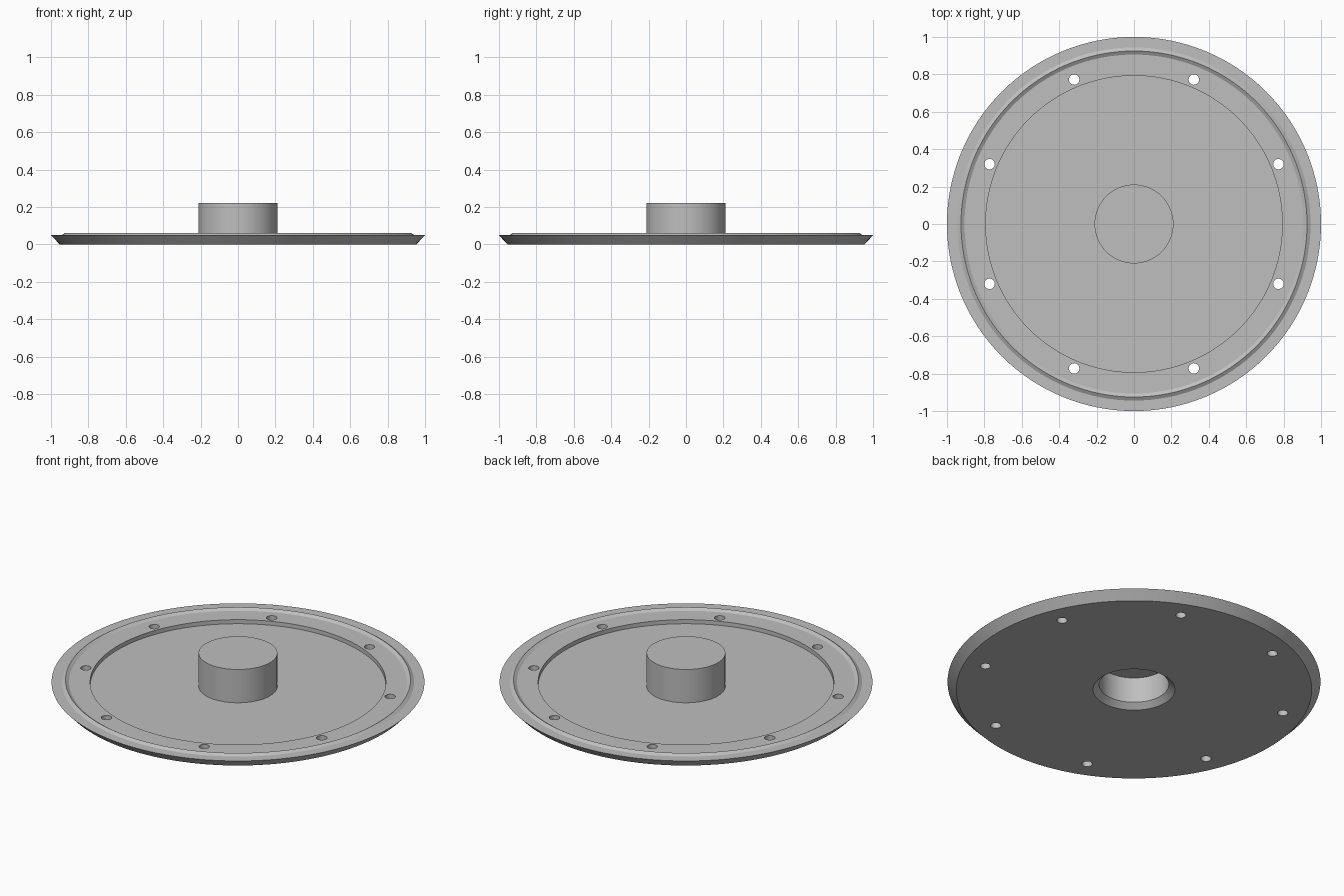
import bpy, bmesh, math

if "Cube" in bpy.data.objects:
    bpy.data.objects.remove(bpy.data.objects["Cube"])

SEG = 128
grey = bpy.data.materials.new("plain grey")
grey.diffuse_color = (0.52, 0.52, 0.52, 1)
grey.use_nodes = True
grey.node_tree.nodes["Principled BSDF"].inputs["Base Color"].default_value = grey.diffuse_color


def lathe(name, profile, seg=SEG):
    """Revolve an (r, z) profile whose two ends lie on the z axis."""
    bm = bmesh.new()
    rings = []
    for r, z in profile:
        if r == 0:
            rings.append([bm.verts.new((0, 0, z))] * seg)
        else:
            rings.append([bm.verts.new((r * math.cos(i * math.tau / seg),
                                        r * math.sin(i * math.tau / seg), z))
                          for i in range(seg)])
    for a, b in zip(rings, rings[1:]):
        for i in range(seg):
            j = (i + 1) % seg
            quad = list(dict.fromkeys((a[i], a[j], b[j], b[i])))
            bm.faces.new(quad)
    bmesh.ops.recalc_face_normals(bm, faces=bm.faces)
    mesh = bpy.data.meshes.new(name)
    bm.to_mesh(mesh)
    bm.free()
    ob = bpy.data.objects.new(name, mesh)
    bpy.context.collection.objects.link(ob)
    mesh.materials.append(grey)
    return ob


# Flanged disc with hollow hub, recessed floor and raised sealing ridge
disc = lathe("flanged_disc", [
    (0, 0.18), (0.187, 0.18), (0.187, 0.03), (0.22, 0),       # hub bore, chamfered mouth
    (0.953, 0), (1.0, 0.049),                                 # underside, bevelled rim
    (0.944, 0.049), (0.925, 0.061), (0.906, 0.049),           # sealing ridge
    (0.793, 0.049), (0.793, 0.025),                           # recess wall
    (0.211, 0.025), (0.211, 0.222), (0, 0.222)])              # recess floor, hub

# Ring of eight bolt holes
bm = bmesh.new()
for k in range(8):
    a = math.radians(22.5 + 45 * k)
    made = bmesh.ops.create_cone(bm, cap_ends=True, segments=32,
                                 radius1=0.028, radius2=0.028, depth=0.3)
    bmesh.ops.translate(bm, verts=made["verts"],
                        vec=(0.836 * math.cos(a), 0.836 * math.sin(a), 0.03))
mesh = bpy.data.meshes.new("bolt_hole_cutter")
bm.to_mesh(mesh)
bm.free()
mesh.materials.append(grey)
cutter = bpy.data.objects.new("bolt_hole_cutter", mesh)
bpy.context.collection.objects.link(cutter)
cutter.hide_render = True
cutter.hide_viewport = True

mod = disc.modifiers.new("bolt_holes", 'BOOLEAN')
mod.operation = 'DIFFERENCE'
mod.solver = 'EXACT'
mod.object = cutter

# Bake the holes, then smooth the round walls while keeping edges sharp
bpy.context.view_layer.objects.active = disc
disc.select_set(True)
bpy.ops.object.modifier_apply(modifier=mod.name)
bpy.data.objects.remove(cutter)
bpy.ops.object.shade_smooth_by_angle(angle=math.radians(25))
